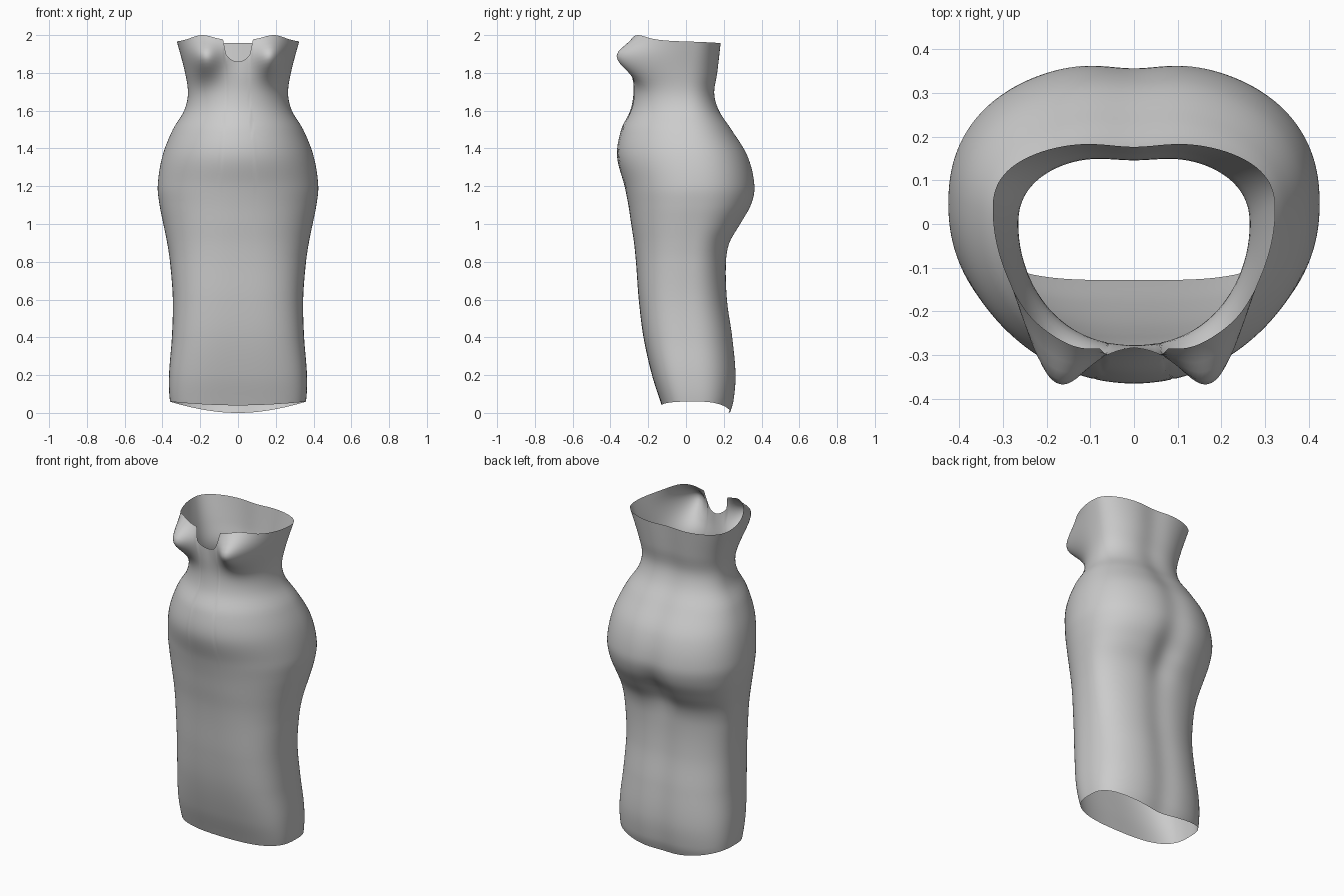
import bpy, bmesh
from math import sin, cos, pi, exp, sqrt

default = bpy.data.objects.get("Cube")
if default:
    bpy.data.objects.remove(default, do_unlink=True)

COLUMNS, ROWS = 180, 90

# Body profile: height, front y, back y, half width
PROFILE = [
    (0.0, -.115, .24, .34), (.06, -.135, .258, .36), (.2, -.18, .27, .365),
    (.4, -.225, .253, .35), (.6, -.25, .225, .345), (.8, -.265, .22, .36),
    (.9, -.275, .24, .375), (1.0, -.29, .30, .395), (1.1, -.305, .355, .415),
    (1.2, -.325, .372, .425), (1.36, -.365, .335, .4), (1.5, -.343, .25, .345),
    (1.6, -.295, .185, .285), (1.69, -.278, .16, .265), (1.8, -.28, .175, .28),
    (2.0, -.28, .195, .333),
]
# Cross-section: height, y of the widest point, front squareness, back squareness
SECTION = [(0.0, .06, 3.3, 2.5), (.6, .02, 2.8, 2.4), (1.2, .045, 2.1, 2.3),
           (1.68, 0.0, 2.0, 2.3), (2.0, .04, 2.0, 2.5)]


def sample(table, z):
    """Smooth interpolation through the rows of a table at height z."""
    last = len(table) - 1
    i = 0
    while i < last - 1 and z > table[i + 1][0]:
        i += 1
    a, b = table[i], table[i + 1]
    before, after = table[max(i - 1, 0)], table[min(i + 2, last)]
    h = b[0] - a[0]
    t = (z - a[0]) / h
    result = []
    for k in range(1, len(a)):
        m0 = (b[k] - before[k]) / (b[0] - before[0]) * h
        m1 = (after[k] - a[k]) / (after[0] - a[0]) * h
        d = b[k] - a[k]
        result.append(a[k] + t * (m0 + t * (3*d - 2*m0 - m1 + t * (m0 + m1 - 2*d))))
    return result


def bump(d, size):
    return exp(-(d / size) ** 2)


def hem_height(c):
    return .06 - (.02 if c > 0 else .06) * c * c


def neckline_height(s, c):
    z = 1.965 + .008 * c + .035 * bump(abs(s) - .6, .25) * max(c, 0)
    # Rounded notch at the front centre
    x, r = abs(s) * .31, .072
    if c > 0 and x < r:
        z = 1.86 + r - sqrt(r * r - x * x)
    return z


def surface_point(s, c, z):
    front, back, width = sample(PROFILE, z)
    middle, front_n, back_n = sample(SECTION, z)
    x = width * s
    n = front_n if c > 0 else back_n
    v = max(0, 1 - abs(s) ** n) ** (1 / n)
    if c > 0:
        y = middle + (front - middle) * v
        # Bust cups
        y -= .185 * v * bump(abs(x) - .2, .1) * bump(z - 1.885, .09 if z > 1.885 else .11)
    else:
        y = middle + (back - middle) * v
        # Centre groove, deepest under the seat
        y -= v * bump(x, .09) * (.014 + .025 * bump(z - 1.0, .12))
    return x, y, z


# Dress body: an open lofted tube
bm = bmesh.new()
rings = []
for row in range(ROWS + 1):
    ring = []
    for col in range(COLUMNS):
        angle = 2 * pi * col / COLUMNS
        s, c = sin(angle), cos(angle)
        low, high = hem_height(c), neckline_height(s, c)
        ring.append(bm.verts.new(surface_point(s, c, low + (high - low) * row / ROWS)))
    rings.append(ring)
for lower, upper in zip(rings, rings[1:]):
    for col in range(COLUMNS):
        nxt = (col + 1) % COLUMNS
        bm.faces.new((lower[col], lower[nxt], upper[nxt], upper[col]))
for face in bm.faces:
    face.smooth = True

mesh = bpy.data.meshes.new("dress")
bm.to_mesh(mesh)
bm.free()
dress = bpy.data.objects.new("dress", mesh)
bpy.context.collection.objects.link(dress)

# Plain grey cloth
cloth = bpy.data.materials.new("grey_cloth")
cloth.use_nodes = True
grey = (.6, .6, .6, 1)
cloth.diffuse_color = grey
cloth.node_tree.nodes["Principled BSDF"].inputs["Base Color"].default_value = grey
mesh.materials.append(cloth)
